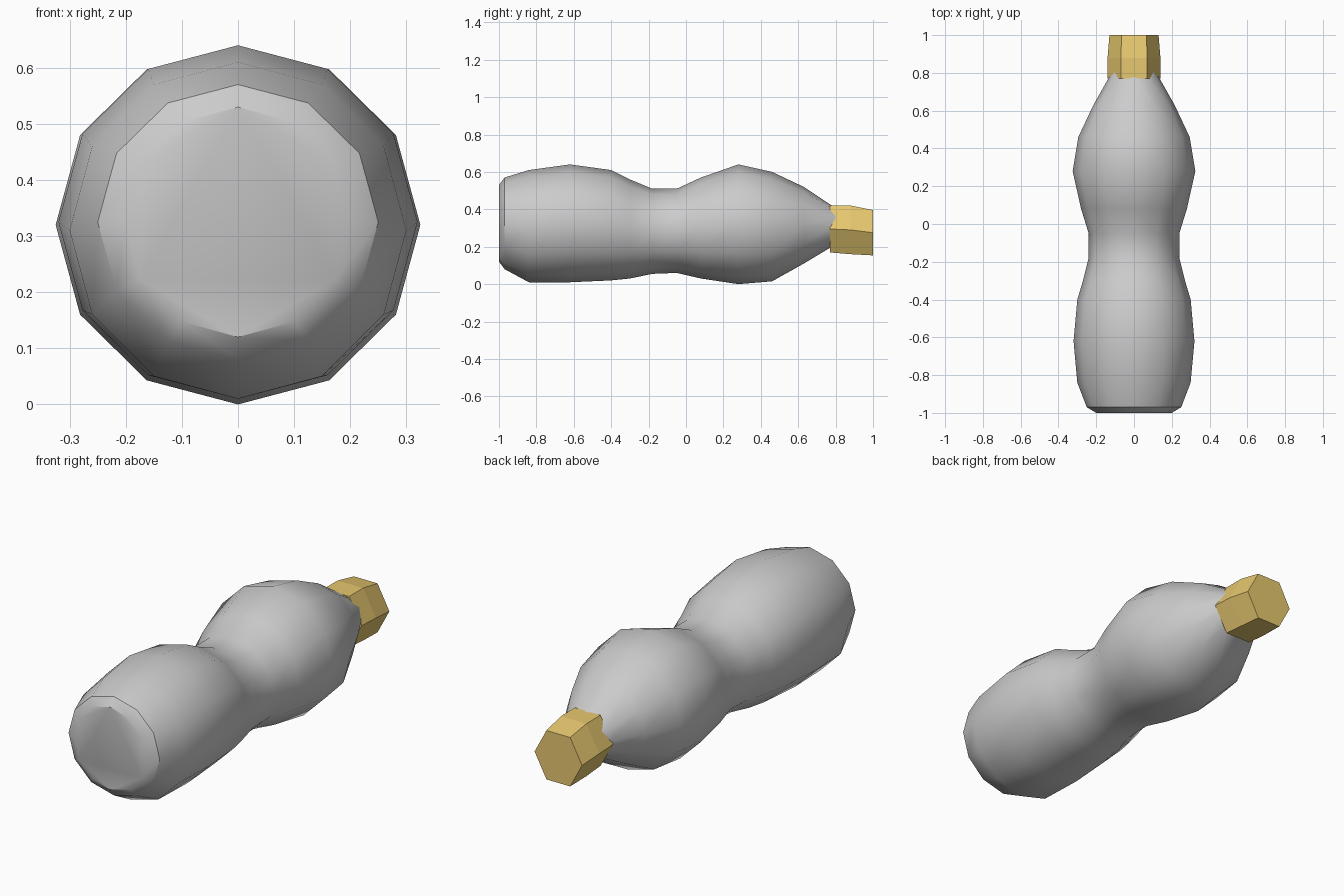
import bpy, bmesh, math

if "Cube" in bpy.data.objects:
    bpy.data.objects.remove(bpy.data.objects["Cube"])


def loft(name, rings, sides, turn, smooth=None, color=None):
    """Skin rings of (y, centre x, centre z, half width, half height) along y."""
    bm = bmesh.new()
    loops = []
    for y, cx, cz, rx, rz in rings:
        loops.append([bm.verts.new((cx + rx * math.cos(a), y, cz + rz * math.sin(a)))
                      for a in (turn + math.tau * i / sides for i in range(sides))])
    for a, b in zip(loops, loops[1:]):
        for i in range(sides):
            j = (i + 1) % sides
            bm.faces.new((a[i], a[j], b[j], b[i]))
    bm.faces.new(loops[0])
    bm.faces.new(loops[-1])
    bmesh.ops.recalc_face_normals(bm, faces=bm.faces)
    mesh = bpy.data.meshes.new(name)
    bm.to_mesh(mesh)
    bm.free()
    ob = bpy.data.objects.new(name, mesh)
    bpy.context.collection.objects.link(ob)
    if smooth:
        bpy.ops.object.select_all(action='DESELECT')
        ob.select_set(True)
        bpy.context.view_layer.objects.active = ob
        bpy.ops.object.shade_smooth_by_angle(angle=math.radians(smooth))
    if color:
        mat = bpy.data.materials.new(name)
        mat.diffuse_color = color
        mat.use_nodes = True
        mat.node_tree.nodes["Principled BSDF"].inputs["Base Color"].default_value = mat.diffuse_color
        mesh.materials.append(mat)
    return ob


# Bottle body: rounded base, waist, wide shoulder, tapered neck
profile = [  # y, bottom z, top z, half width
    (-1.00, 0.12, 0.53, 0.20),
    (-0.97, 0.08, 0.57, 0.25),
    (-0.84, 0.01, 0.61, 0.30),
    (-0.62, 0.01, 0.64, 0.32),
    (-0.40, 0.02, 0.61, 0.30),
    (-0.30, 0.03, 0.56, 0.27),
    (-0.18, 0.055, 0.51, 0.24),
    (-0.05, 0.06, 0.51, 0.24),
    (0.08, 0.03, 0.57, 0.28),
    (0.28, 0.00, 0.64, 0.325),
    (0.46, 0.015, 0.60, 0.295),
    (0.63, 0.11, 0.52, 0.215),
    (0.78, 0.20, 0.42, 0.13),
    (0.82, 0.21, 0.41, 0.11),
]
loft("bottle_body", [(y, 0, (lo + hi) / 2, w, (hi - lo) / 2) for y, lo, hi, w in profile],
     12, 0, smooth=35)

# Faceted screw cap
loft("bottle_cap", [(0.77, 0, 0.295, 0.14, 0.145), (0.88, 0, 0.29, 0.14, 0.15),
                    (1.00, 0, 0.275, 0.13, 0.14)],
     6, 0, color=(0.80, 0.58, 0.16, 1))
